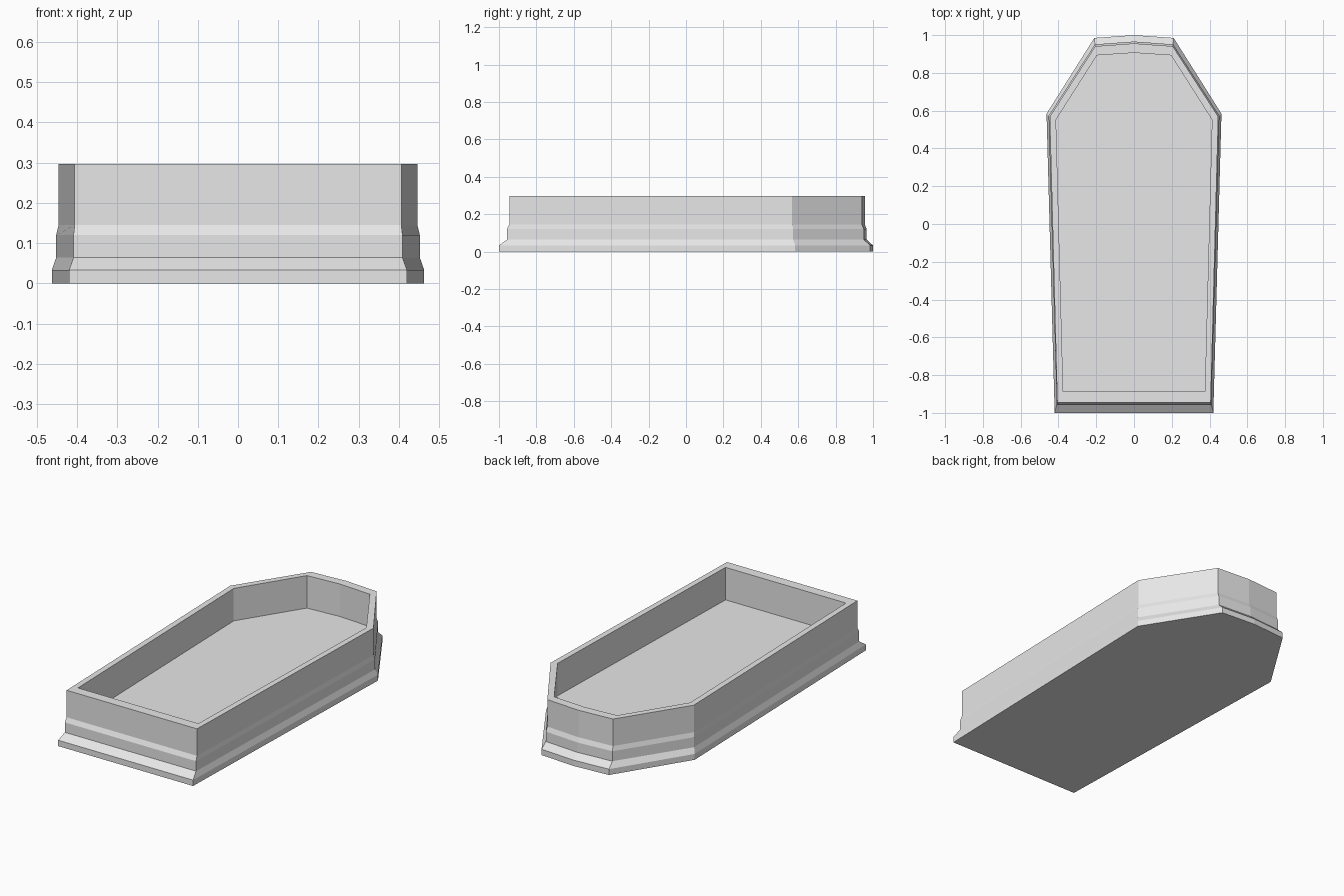
import bpy
import bmesh

cube = bpy.data.objects.get("Cube")
if cube:
    bpy.data.objects.remove(cube)

grey = bpy.data.materials.new("light grey")
grey.use_nodes = True
grey.diffuse_color = (0.8, 0.8, 0.8, 1)
grey.node_tree.nodes["Principled BSDF"].inputs["Base Color"].default_value = (0.8, 0.8, 0.8, 1)


def outline(front, wide, shoulder, crown):
    """Mirror the half outline: foot corner, widest point, head corner, head centre."""
    half = [front, wide, shoulder]
    return half + [(0, crown)] + [(-x, y) for x, y in reversed(half)]


# Outlines of the plinth, the lower band, the upper wall and the cavity
plinth = outline((0.42, -1.0), (0.463, 0.584), (0.21, 0.985), 1.0)
band = outline((0.409, -0.957), (0.452, 0.573), (0.207, 0.951), 0.966)
wall = outline((0.406, -0.945), (0.446, 0.568), (0.205, 0.941), 0.956)
cavity = outline((0.375, -0.888), (0.413, 0.552), (0.196, 0.893), 0.906)

# Rings from the underside, up the outside, over the rim and down to the floor
levels = [(plinth, 0), (plinth, 0.033), (band, 0.064), (band, 0.12),
          (wall, 0.145), (wall, 0.297), (cavity, 0.297), (cavity, 0.114)]

bm = bmesh.new()
rings = [[bm.verts.new((x, y, z)) for x, y in shape] for shape, z in levels]
for low, high in zip(rings, rings[1:]):
    for i in range(len(low)):
        j = (i + 1) % len(low)
        bm.faces.new((low[i], low[j], high[j], high[i]))
bm.faces.new(reversed(rings[0]))   # underside
bm.faces.new(rings[-1])            # floor
bmesh.ops.recalc_face_normals(bm, faces=bm.faces)

mesh = bpy.data.meshes.new("coffin_base")
bm.to_mesh(mesh)
bm.free()
mesh.materials.append(grey)
bpy.context.collection.objects.link(bpy.data.objects.new("coffin_base", mesh))
